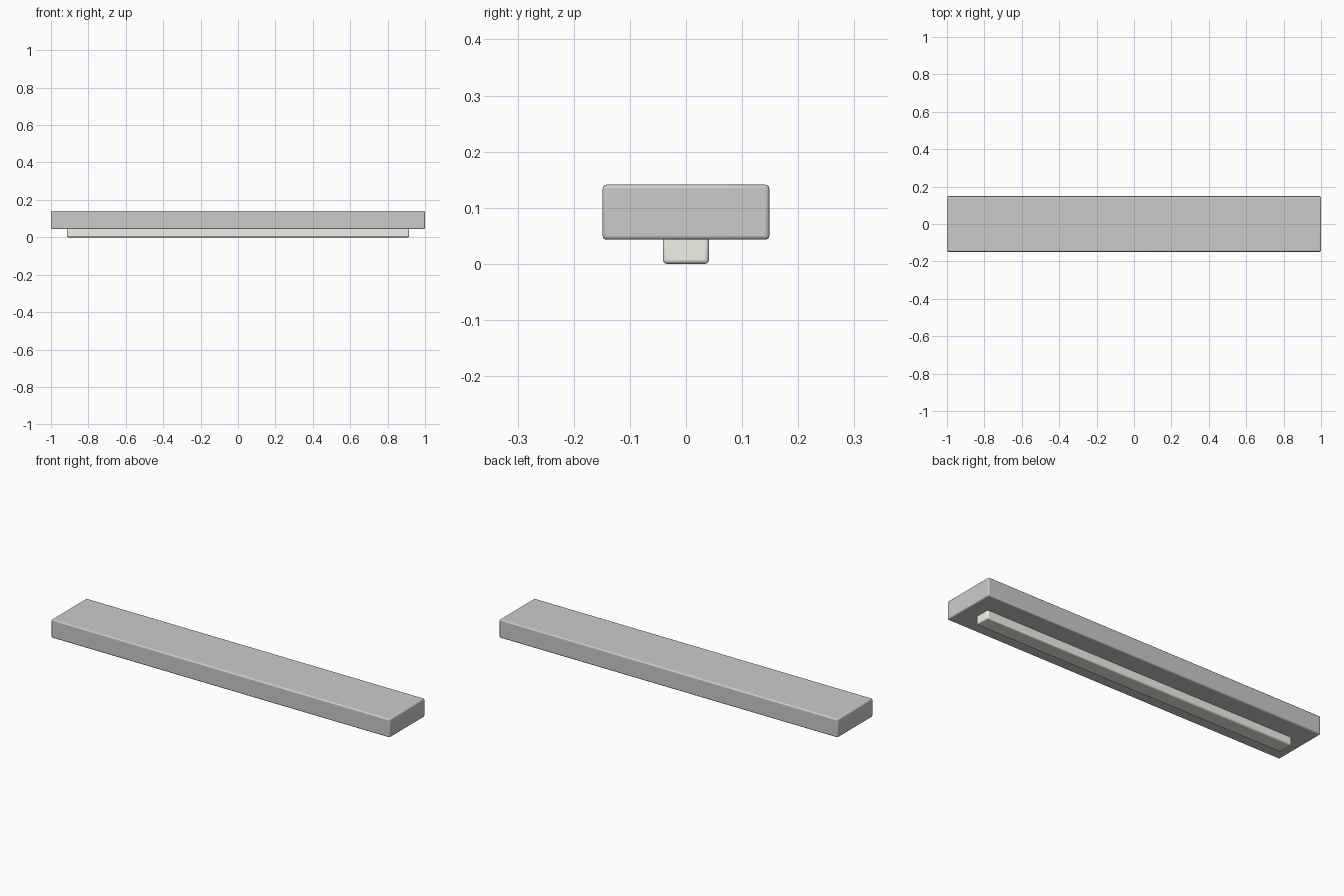
import bpy
import math

if "Cube" in bpy.data.objects:
    bpy.data.objects.remove(bpy.data.objects["Cube"])


def rounded_box(name, size, z_low, radius):
    bpy.ops.mesh.primitive_cube_add(size=1, location=(0, 0, z_low + size[2] / 2))
    ob = bpy.context.object
    ob.name = name
    ob.scale = size
    bpy.ops.object.transform_apply(location=False, rotation=False, scale=True)
    bevel = ob.modifiers.new("soft_edges", 'BEVEL')
    bevel.width = radius
    bevel.segments = 3
    bpy.ops.object.shade_smooth_by_angle(angle=math.radians(35))
    return ob


# Long housing bar
rounded_box("housing", (2.0, 0.297, 0.098), 0.043, 0.007)

# Narrow diffuser strip underneath, slightly sunk into the housing
diffuser = rounded_box("diffuser_strip", (1.83, 0.082, 0.055), 0.0, 0.007)
mat = bpy.data.materials.new("warm_white")
mat.diffuse_color = (0.88, 0.87, 0.80, 1)
mat.use_nodes = True
mat.node_tree.nodes["Principled BSDF"].inputs["Base Color"].default_value = mat.diffuse_color
diffuser.data.materials.append(mat)
